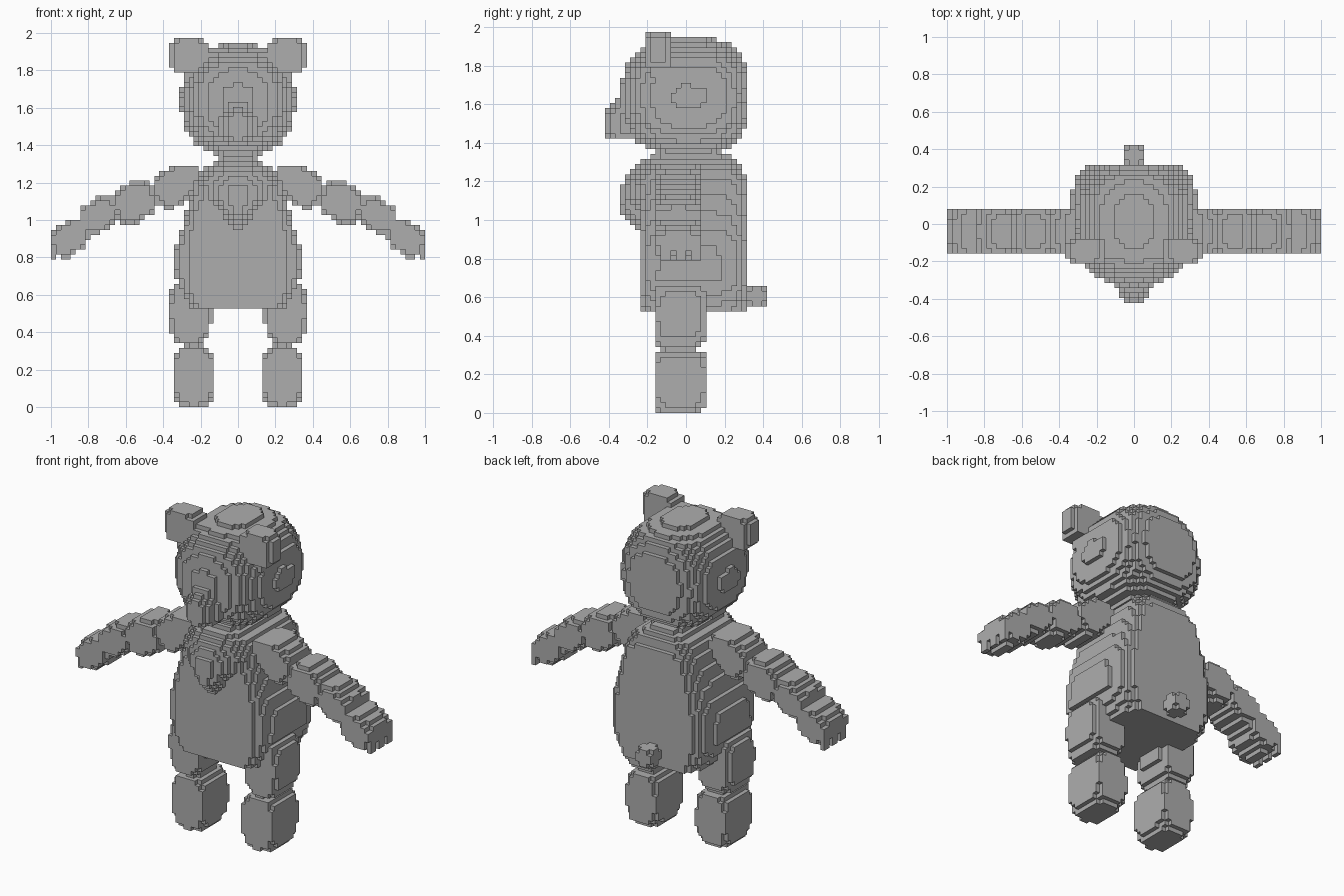
import bpy, bmesh, math

V = 2 / 76  # edge length of one building cube

if "Cube" in bpy.data.objects:
    bpy.data.objects.remove(bpy.data.objects["Cube"], do_unlink=True)

grey = bpy.data.materials.new("plain grey")
grey.use_nodes = True
grey.diffuse_color = (0.42, 0.42, 0.42, 1)
grey.node_tree.nodes["Principled BSDF"].inputs["Base Color"].default_value = grey.diffuse_color

AXES = [(0, 1, 2), (1, 2, 0), (2, 0, 1)]


def blocks(name, inside, lo, hi, side=1):
    """Fill the region where inside(x, y, z) holds with cubes and keep only the outer skin."""
    spans = [range(math.floor(a / V) - 1, math.ceil(b / V) + 1) for a, b in zip(lo, hi)]
    cells = {(i, j, k) for i in spans[0] for j in spans[1] for k in spans[2]
             if k >= 0 and inside((i + .5) * V, (j + .5) * V, (k + .5) * V)}
    bm = bmesh.new()
    verts = {}

    def corner(p):
        if p not in verts:
            verts[p] = bm.verts.new((side * p[0] * V, p[1] * V, p[2] * V))
        return verts[p]

    for cell in cells:
        for a, b, c in AXES:
            for step in (0, 1):
                other = list(cell)
                other[a] += 2 * step - 1
                if tuple(other) in cells:
                    continue
                loop = []
                for u, w in ((0, 0), (1, 0), (1, 1), (0, 1)):
                    p = list(cell)
                    p[a] += step
                    p[b] += u
                    p[c] += w
                    loop.append(corner(tuple(p)))
                if (step == 0) != (side < 0):
                    loop.reverse()
                bm.faces.new(loop)
    mesh = bpy.data.meshes.new(name)
    bm.to_mesh(mesh)
    bm.free()
    mesh.materials.append(grey)
    obj = bpy.data.objects.new(name, mesh)
    bpy.context.collection.objects.link(obj)
    return obj


def ramp(points):
    """Piecewise linear function through (position, value) pairs."""
    def f(t):
        if t < points[0][0] or t > points[-1][0]:
            return 0
        for (a, p), (b, q) in zip(points, points[1:]):
            if t <= b:
                return p + (q - p) * (t - a) / (b - a)
    return f


def blob(center, half, n=2.5, m=4, tilt=0):
    """Rounded block: exponent n in the front outline, m along the depth."""
    ct, st = math.cos(math.radians(tilt)), math.sin(math.radians(tilt))

    def f(x, y, z):
        dx, dy, dz = x - center[0], y - center[1], z - center[2]
        dx, dz = dx * ct + dz * st, dz * ct - dx * st
        r = (abs(dx / half[0]) ** n + abs(dz / half[2]) ** n) ** (m / n)
        return r + abs(dy / half[1]) ** m < 1
    return f


def box(lo, hi):
    return lambda *p: all(a < c < b for a, b, c in zip(lo, hi, p))


def union(*shapes):
    return lambda *p: any(s(*p) for s in shapes)


# Torso: flat front, back and base, stepped sides
width = ramp([(.53, .26), (.6, .3), (.7, .335), (.86, .33), (1.0, .29), (1.1, .26),
              (1.2, .235), (1.27, .2), (1.31, .13), (1.34, .08)])
front = ramp([(.53, .245), (1.08, .245), (1.25, .21), (1.34, .165)])
back = ramp([(.53, .325), (1.18, .325), (1.27, .29), (1.34, .22)])


def torso(x, y, z):
    w = width(z)
    if not w:
        return False
    return abs(x / w) ** 5 + abs(y / (back(z) if y > 0 else front(z))) ** 5 < 1


blocks("torso", torso, (-.4, -.3, .5), (.4, .4, 1.4))

# Pointed chest ruff
ruff_width = ramp([(.94, .04), (1.0, .08), (1.07, .14), (1.13, .2), (1.2, .235),
                   (1.27, .2), (1.34, .08)])
ruff_depth = ramp([(.94, .25), (1.0, .31), (1.04, .345), (1.15, .345), (1.21, .32),
                   (1.26, .29), (1.3, .25), (1.34, .17)])


def ruff(x, y, z):
    w = ruff_width(z)
    if not w or abs(x) >= w or y > -.15:
        return False
    return -y < .15 + (ruff_depth(z) - .15) * (1 - abs(x / w) ** 1.6) ** .6


blocks("chest_ruff", ruff, (-.3, -.4, .9), (.3, 0, 1.4))

# Head with a straight brow between the ears
skull_front = blob((0, 0, 1.64), (.305, .335, .305), 2.4, 2.5)
skull_back = blob((0, 0, 1.64), (.305, .32, .305), 2.4, 3.2)
brow = box((-.2, -.185, 1.7), (.2, -.08, 1.92))


def head(x, y, z):
    return (skull_front if y < 0 else skull_back)(x, y, z) or brow(x, y, z)


blocks("head", head, (-.4, -.4, 1.3), (.4, .4, 2))

# Snout, narrowing upward and forward
snout_width = ramp([(1.41, .06), (1.46, .1), (1.54, .1), (1.6, .075), (1.67, .03)])
snout_depth = ramp([(1.41, .4), (1.45, .425), (1.55, .425), (1.6, .39), (1.67, .34)])


def snout(x, y, z):
    w = snout_width(z)
    return w > 0 and abs(x) < w and y < -.2 and \
        -y < .28 + (snout_depth(z) - .28) * (1 - abs(x / w) ** 2) ** .5


blocks("snout", snout, (-.2, -.5, 1.35), (.2, -.1, 1.7))

# Tail
blocks("tail", blob((0, .37, .605), (.06, .06, .06), 2.5, 2.5), (-.1, .3, .5), (.1, .45, .7))

# Limbs and ears, once per side
ear = union(blob((.26, -.143, 1.875), (.1, .075, .095), 5, 4),
            box((.21, -.185, 1.74), (.3, -.1, 1.84)))
upper_leg = blob((.255, -.03, .51), (.112, .137, .18), 3, 5)
lower_leg = blob((.238, -.03, .165), (.112, .137, .17), 3, 5)
upper_arm = union(blob((.345, -.04, 1.175), (.12, .125, .1), 2.6, 4, -35),
                  blob((.285, -.04, 1.235), (.095, .125, .06), 3, 4))
elbow = blob((.555, -.04, 1.095), (.125, .125, .105), 2.6, 4, -30)
forearm = blob((.745, -.04, 1.025), (.11, .125, .085), 2.6, 4, -35)
hand = union(blob((.9, -.04, .905), (.115, .125, .085), 2.6, 4, -40),
             *[box((.97, y, .785), (1, y + .05, .88)) for y in (-.135, -.055, .02)])

for label, side in (("left", 1), ("right", -1)):
    blocks(label + "_ear", ear, (.1, -.3, 1.7), (.4, 0, 2), side)
    blocks(label + "_upper_leg", upper_leg, (.1, -.2, .3), (.4, .2, .72), side)
    blocks(label + "_lower_leg", lower_leg, (.1, -.2, 0), (.4, .2, .36), side)
    for part, shape, x in (("upper_arm", upper_arm, .33), ("elbow", elbow, .55),
                           ("forearm", forearm, .75), ("hand", hand, .88)):
        blocks(label + "_" + part, shape, (x - .18, -.2, .7), (x + .18, .15, 1.4), side)
